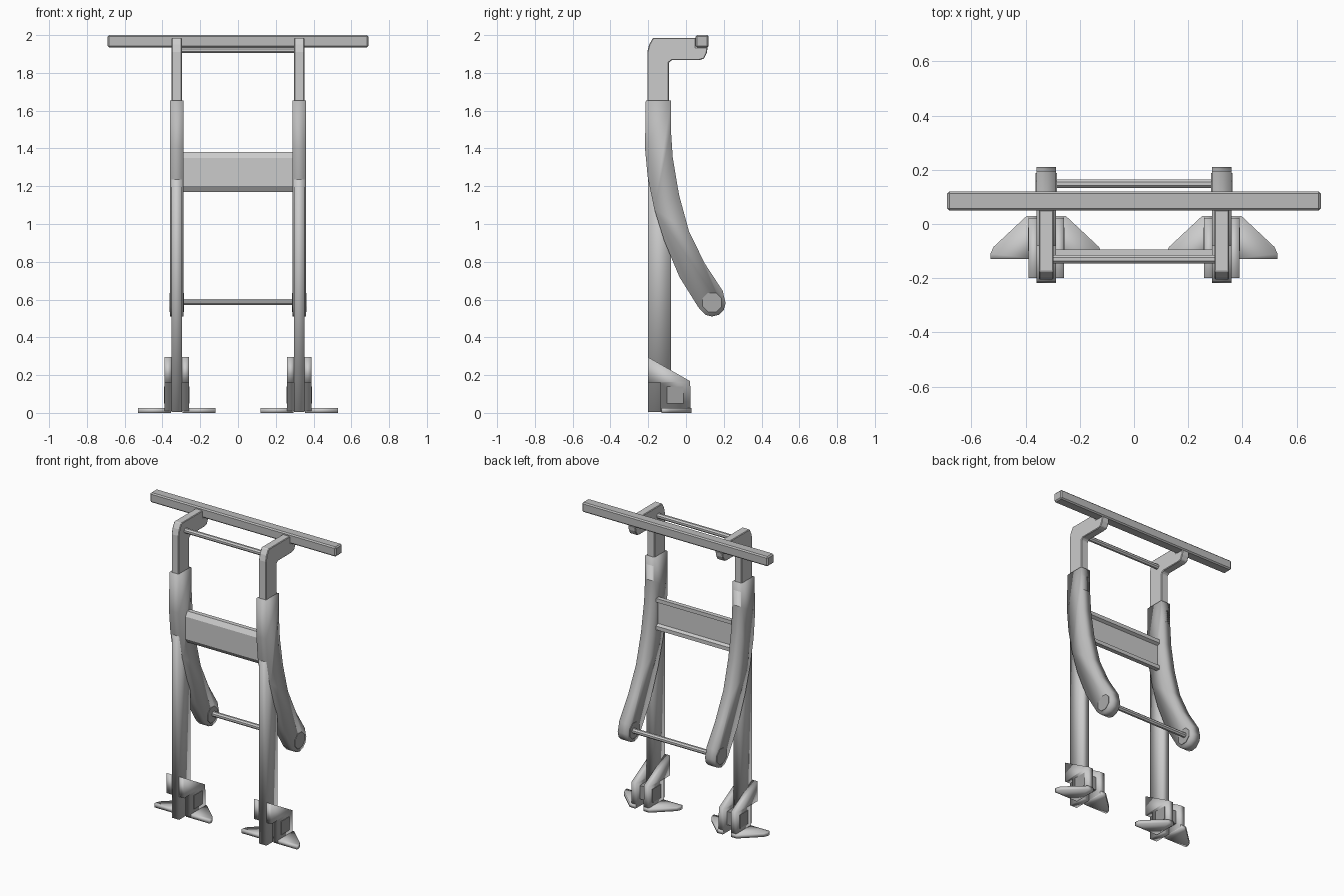
import bpy, bmesh, math

if "Cube" in bpy.data.objects:
    bpy.data.objects.remove(bpy.data.objects["Cube"])

CX = 0.324  # distance of each upright from the centre line


def grey(v):
    name = f"grey_{int(v * 100)}"
    mat = bpy.data.materials.get(name) or bpy.data.materials.new(name)
    mat.diffuse_color = (v, v, v, 1)
    mat.use_nodes = True
    mat.node_tree.nodes["Principled BSDF"].inputs["Base Color"].default_value = mat.diffuse_color
    return mat


def finish(name, bm, bevel=0.0, mirror=False, smooth=0, shade=None):
    bmesh.ops.recalc_face_normals(bm, faces=bm.faces)
    for f in bm.faces:
        f.smooth = smooth > 0
    me = bpy.data.meshes.new(name)
    bm.to_mesh(me)
    bm.free()
    ob = bpy.data.objects.new(name, me)
    bpy.context.collection.objects.link(ob)
    if shade is not None:
        me.materials.append(grey(shade))
    if bevel:
        m = ob.modifiers.new("bevel", 'BEVEL')
        m.width, m.segments, m.limit_method = bevel, 1, 'ANGLE'
        m.angle_limit = math.radians(40)
    if mirror:
        ob.modifiers.new("mirror", 'MIRROR').use_mirror_merge = False
    return ob


def extrude(name, pts, axis, lo, hi, **kw):
    """Extrude a profile: (y, z) along X or (x, y) along Z."""
    bm = bmesh.new()
    place = (lambda p, t: (t, *p)) if axis == 'X' else (lambda p, t: (*p, t))
    a = [bm.verts.new(place(p, lo)) for p in pts]
    b = [bm.verts.new(place(p, hi)) for p in pts]
    bm.faces.new(a)
    bm.faces.new(b)
    n = len(pts)
    for i in range(n):
        bm.faces.new((a[i], a[(i + 1) % n], b[(i + 1) % n], b[i]))
    return finish(name, bm, **kw)


def rect(y0, y1, z0, z1):
    return [(y0, z0), (y1, z0), (y1, z1), (y0, z1)]


def ngon(cy, cz, r, n=8):
    return [(cy + r * math.cos(math.tau * (i + .5) / n),
             cz + r * math.sin(math.tau * (i + .5) / n)) for i in range(n)]


# Top bar resting on the two hooks
extrude("top_bar", rect(0.05, 0.12, 1.935, 2.0), 'X', -0.69, 0.69,
        bevel=0.008, shade=0.5)

# Uprights: lower post and hooked upper post
extrude("lower_post", rect(-0.2, -0.08, 0.005, 1.6), 'X', CX - .027, CX + .027,
        mirror=True, smooth=1, shade=0.6)
hook = [(-0.205, 1.6), (-0.205, 1.91), (-0.195, 1.95), (-0.175, 1.985),
        (0.052, 1.985), (0.052, 1.937), (0.115, 1.937), (0.11, 1.905),
        (0.095, 1.875), (0.07, 1.868), (-0.075, 1.868), (-0.09, 1.855),
        (-0.09, 1.6)]
extrude("upper_hook_post", hook, 'X', CX - .027, CX + .027,
        bevel=0.004, mirror=True)

# Curved arms sweeping back from the uprights, with a rounded lower end
front = [(-0.213, 1.655), (-0.217, 1.4), (-0.203, 1.25), (-0.168, 1.08),
         (-0.115, 0.91), (-0.035, 0.72), (0.065, 0.56)]
cap = [(0.138 + .072 * math.cos(math.radians(a)),
        0.582 + .072 * math.sin(math.radians(a))) for a in range(210, 391, 30)]
back = [(0.195, 0.645), (0.1, 0.79), (0.016, 0.96), (-0.037, 1.155),
        (-0.07, 1.35), (-0.08, 1.5), (-0.08, 1.655)]
extrude("curved_arm", front + cap + back, 'X', CX - .036, CX + .036,
        mirror=True, smooth=1, shade=0.5)
extrude("arm_end_disc", ngon(0.138, 0.585, 0.055), 'X', CX - .039, CX + .039,
        mirror=True, shade=0.4)

# Cross members
panel = [(-0.145, 1.2), (-0.125, 1.17), (-0.095, 1.17), (-0.095, 1.195),
         (-0.115, 1.205), (-0.115, 1.345), (-0.095, 1.355), (-0.095, 1.38),
         (-0.125, 1.38), (-0.145, 1.35)]
extrude("cross_panel", panel, 'X', -0.295, 0.295, shade=0.65)
extrude("lower_rod", ngon(0.148, 0.587, 0.017), 'X', -0.3, 0.3)
extrude("upper_rod", ngon(-0.13, 1.92, 0.017), 'X', -0.3, 0.3)

# Feet: cheek plates either side of each post, with triangular ground wings
cheek = [(-0.2, 0.295), (0.022, 0.168), (0.025, 0.01), (-0.135, 0.01),
         (-0.135, 0.16), (-0.2, 0.16)]
for side, d in (("outer", 1), ("inner", -1)):
    lo, hi = sorted((CX + d * .027, CX + d * .065))
    extrude(f"foot_cheek_{side}", cheek, 'X', lo, hi, mirror=True, smooth=1,
            shade=0.6)
    wing = [(CX + d * .03, 0.03), (CX + d * .072, 0.03), (CX + d * .195, -0.085),
            (CX + d * .206, -0.11), (CX + d * .206, -0.13),
            (CX + d * .03, -0.13)]
    extrude(f"foot_wing_{side}", wing, 'Z', 0.0, 0.026, mirror=True, smooth=1,
            shade=0.6)
extrude("foot_axle_block", rect(-0.1, -0.012, 0.05, 0.14), 'X',
        CX - .068, CX + .068, mirror=True, shade=0.35)
